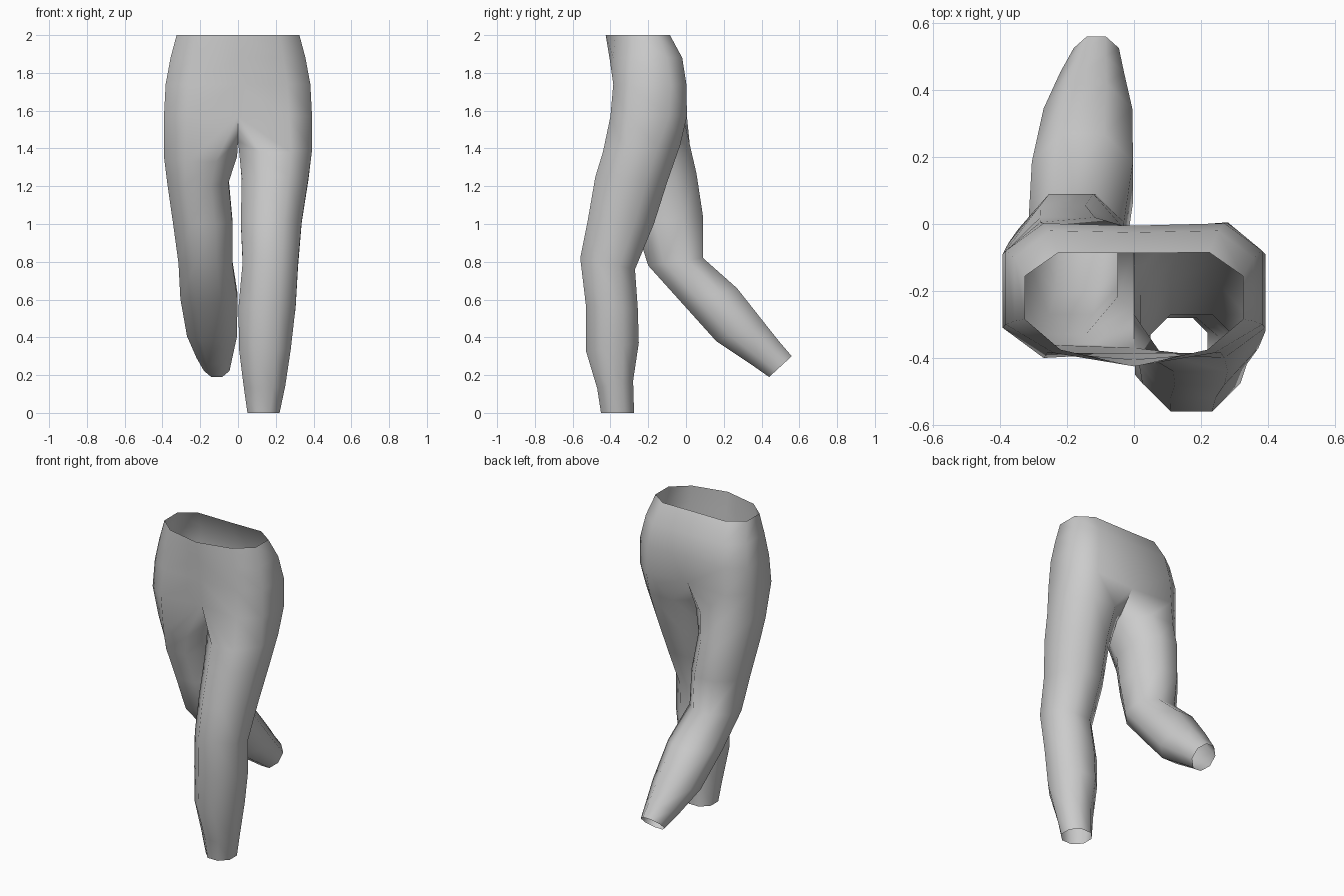
import bpy, bmesh
from math import radians

cube = bpy.data.objects.get("Cube")
if cube:
    bpy.data.objects.remove(cube, do_unlink=True)

cloth = bpy.data.materials.new("grey cloth")
cloth.use_nodes = True
cloth.diffuse_color = (0.6, 0.6, 0.6, 1)
cloth.node_tree.nodes["Principled BSDF"].inputs["Base Color"].default_value = (0.6, 0.6, 0.6, 1)

# Half outlines of the hips, from front seam round the side to back seam
hips = [
    (2.0, [(0, -.425), (.22, -.375), (.325, -.285), (.325, -.155), (.225, -.085), (0, -.087)]),
    (1.88, [(0, -.405), (.24, -.385), (.357, -.29), (.357, -.1), (.25, -.02), (0, -.025)]),
    (1.74, [(0, -.385), (.26, -.385), (.383, -.3), (.383, -.08), (.27, .002), (0, -.005)]),
    (1.57, [(0, -.37), (.27, -.4), (.392, -.31), (.392, -.09), (.28, .005), (0, -.015)]),
]
# Crotch bridge shared by both legs, back to front
bridge = [(0, -.12, 1.44), (0, -.27, 1.44)]

# Leg sections: inner x, outer x, front (y, z), back (y, z)
front_leg = [
    (.005, .392, (-.44, 1.38), (-.03, 1.42)),
    (.02, .372, (-.48, 1.25), (-.1, 1.22)),
    (.015, .337, (-.52, 1.02), (-.17, 1.0)),
    (.025, .318, (-.56, .82), (-.27, .76)),
    (.003, .305, (-.53, .57), (-.255, .55)),
    (.005, .28, (-.53, .33), (-.25, .37)),
    (.03, .25, (-.47, .13), (-.28, .17)),
    (.05, .22, (-.45, 0), (-.275, 0)),
]
back_leg = [
    (.005, .392, (-.36, 1.33), (.02, 1.42)),
    (.05, .375, (-.33, 1.2), (.055, 1.27)),
    (.03, .345, (-.27, 1.0), (.09, 1.04)),
    (.03, .315, (-.2, .78), (.09, .82)),
    (.003, .305, (-.02, .58), (.27, .66)),
    (.005, .27, (.16, .38), (.42, .47)),
    (.03, .22, (.34, .26), (.5, .37)),
    (.045, .18, (.44, .19), (.56, .3)),
]
# Eight-sided section: u runs inner to outer, v runs front to back
k = .42
octagon = [(-k, -1), (k, -1), (1, -k), (1, k), (k, 1), (-k, 1), (-1, k), (-1, -k)]


def leg_ring(inner, outer, front, back):
    points = []
    for u, v in octagon:
        x = inner + (outer - inner) * (u + 1) / 2
        t = (v + 1) / 2
        points.append((x, front[0] + (back[0] - front[0]) * t,
                       front[1] + (back[1] - front[1]) * t))
    return points


def loft(bm, upper, lower, closed):
    n = len(upper)
    for i in range(n if closed else n - 1):
        j = (i + 1) % n
        bm.faces.new((upper[i], upper[j], lower[j], lower[i]))


def build_side(bm, side, leg):
    def add(points):
        return [bm.verts.new((side * x, y, z)) for x, y, z in points]
    rows = [add([(x, y, z) for x, y in outline]) for z, outline in hips]
    for a, b in zip(rows, rows[1:]):
        loft(bm, a, b, False)
    rings = [rows[-1] + add(bridge)] + [add(leg_ring(*s)) for s in leg]
    for a, b in zip(rings, rings[1:]):
        loft(bm, a, b, True)


# Trousers: two sides welded along the centre seam, open at waist and hems
bm = bmesh.new()
build_side(bm, 1, front_leg)
build_side(bm, -1, back_leg)
bmesh.ops.remove_doubles(bm, verts=bm.verts, dist=.0005)
bmesh.ops.recalc_face_normals(bm, faces=bm.faces)
mesh = bpy.data.meshes.new("trousers")
bm.to_mesh(mesh)
bm.free()
mesh.materials.append(cloth)
trousers = bpy.data.objects.new("trousers", mesh)
bpy.context.collection.objects.link(trousers)
bpy.context.view_layer.objects.active = trousers
trousers.select_set(True)
bpy.ops.object.shade_smooth_by_angle(angle=radians(80))
